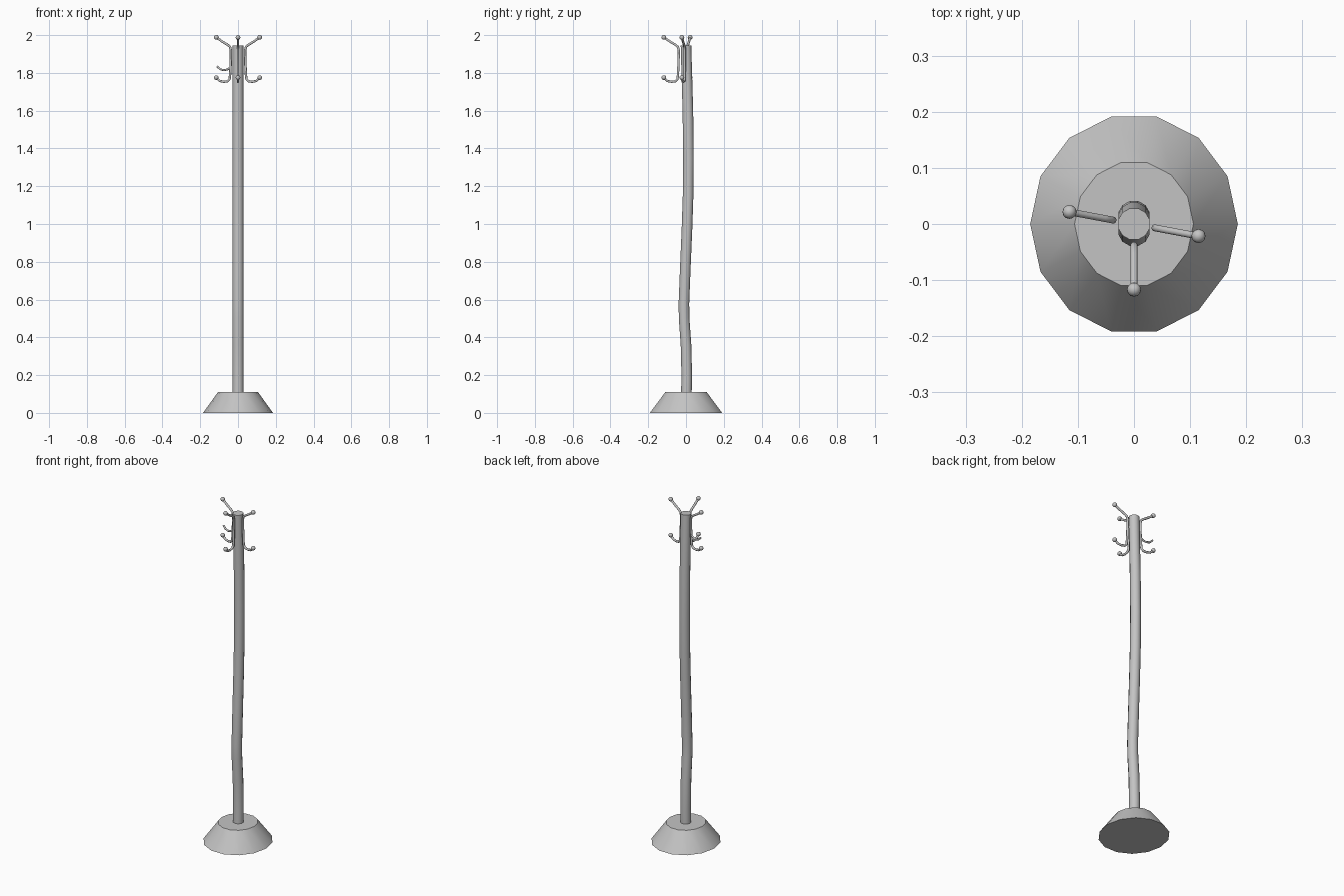
import bpy
import bmesh
import math
from mathutils import Vector, Matrix

cube = bpy.data.objects.get("Cube")
if cube:
    bpy.data.objects.remove(cube, do_unlink=True)

# One painted metal finish
GREY = (0.55, 0.55, 0.55, 1)
metal = bpy.data.materials.new("grey_metal")
metal.use_nodes = True
metal.diffuse_color = GREY
metal.node_tree.nodes["Principled BSDF"].inputs["Base Color"].default_value = GREY


def finish(bm, name, angle=40):
    bmesh.ops.recalc_face_normals(bm, faces=bm.faces)
    mesh = bpy.data.meshes.new(name)
    bm.to_mesh(mesh)
    bm.free()
    mesh.materials.append(metal)
    obj = bpy.data.objects.new(name, mesh)
    bpy.context.collection.objects.link(obj)
    bpy.ops.object.select_all(action='DESELECT')
    obj.select_set(True)
    bpy.context.view_layer.objects.active = obj
    bpy.ops.object.shade_smooth_by_angle(angle=math.radians(angle))
    return obj


def sweep(bm, path, radius, sides, heading):
    """Tube along (distance, height) points in the upright plane of a heading."""
    out = Vector((math.cos(heading), math.sin(heading), 0))
    up = Vector((0, 0, 1))
    across = out.cross(up)
    points = [out * r + up * z for r, z in path]
    rings = []
    for i, p in enumerate(points):
        along = (points[min(i + 1, len(points) - 1)] - points[max(i - 1, 0)]).normalized()
        normal = across.cross(along)
        turns = [math.tau * (k + 0.5) / sides for k in range(sides)]
        rings.append([bm.verts.new(p + radius * (normal * math.cos(t) + across * math.sin(t)))
                      for t in turns])
    for a, b in zip(rings, rings[1:]):
        for k in range(sides):
            n = (k + 1) % sides
            bm.faces.new((a[k], a[n], b[n], b[k]))
    bm.faces.new(rings[0])
    bm.faces.new(rings[-1])


def ball(bm, distance, height, heading):
    spot = Vector((distance * math.cos(heading), distance * math.sin(heading), height))
    bmesh.ops.create_uvsphere(bm, u_segments=12, v_segments=8, radius=0.0125,
                              matrix=Matrix.Translation(spot))


# Tapered, slightly oval foot
bm = bmesh.new()
bmesh.ops.create_cone(bm, cap_ends=True, segments=14, radius1=0.185, radius2=0.106, depth=0.11,
                      matrix=Matrix.Translation((0, 0, 0.055)))
bmesh.ops.rotate(bm, verts=bm.verts, matrix=Matrix.Rotation(math.pi / 2, 3, 'Z'))
# Put a corner on the x axis, then stretch front to back
first = max((v for v in bm.verts if v.co.z < 0.01), key=lambda v: v.co.x)
bmesh.ops.rotate(bm, verts=bm.verts,
                 matrix=Matrix.Rotation(-math.atan2(first.co.y, first.co.x), 3, 'Z'))
bmesh.ops.scale(bm, verts=bm.verts, vec=(1, 1.06, 1))
finish(bm, "base")

# Gently bowed pole
bm = bmesh.new()
bow = [(0.002, 0.1), (0.004, 0.2), (0, 0.36), (-0.01, 0.5), (-0.011, 0.58), (-0.004, 0.76),
       (0.005, 0.97), (0.011, 1.15), (0.013, 1.35), (0.01, 1.6), (0.004, 1.8), (0, 1.945)]
sweep(bm, bow, 0.029, 12, math.pi / 2)
finish(bm, "pole")

# Double hooks: upper arm, bar along the pole and lower curl
HOOK = [(0.117, 1.988), (0.085, 1.966), (0.055, 1.948), (0.043, 1.938), (0.038, 1.92),
        (0.04, 1.84), (0.043, 1.785), (0.046, 1.766), (0.056, 1.756), (0.075, 1.753),
        (0.098, 1.757), (0.117, 1.775)]
headings = {"left": math.radians(-10.6), "front": math.radians(-90), "right": math.radians(169.4)}
for side, heading in headings.items():
    bm = bmesh.new()
    sweep(bm, HOOK, 0.0065, 8, heading)
    ball(bm, *HOOK[0], heading)
    ball(bm, *HOOK[-1], heading)
    finish(bm, side + "_hook", 50)

# Extra plain hook on the right side
bm = bmesh.new()
sweep(bm, [(0.038, 1.832), (0.055, 1.819), (0.075, 1.814), (0.095, 1.819), (0.113, 1.835)],
      0.0055, 8, headings["right"])
finish(bm, "right_plain_hook", 50)
